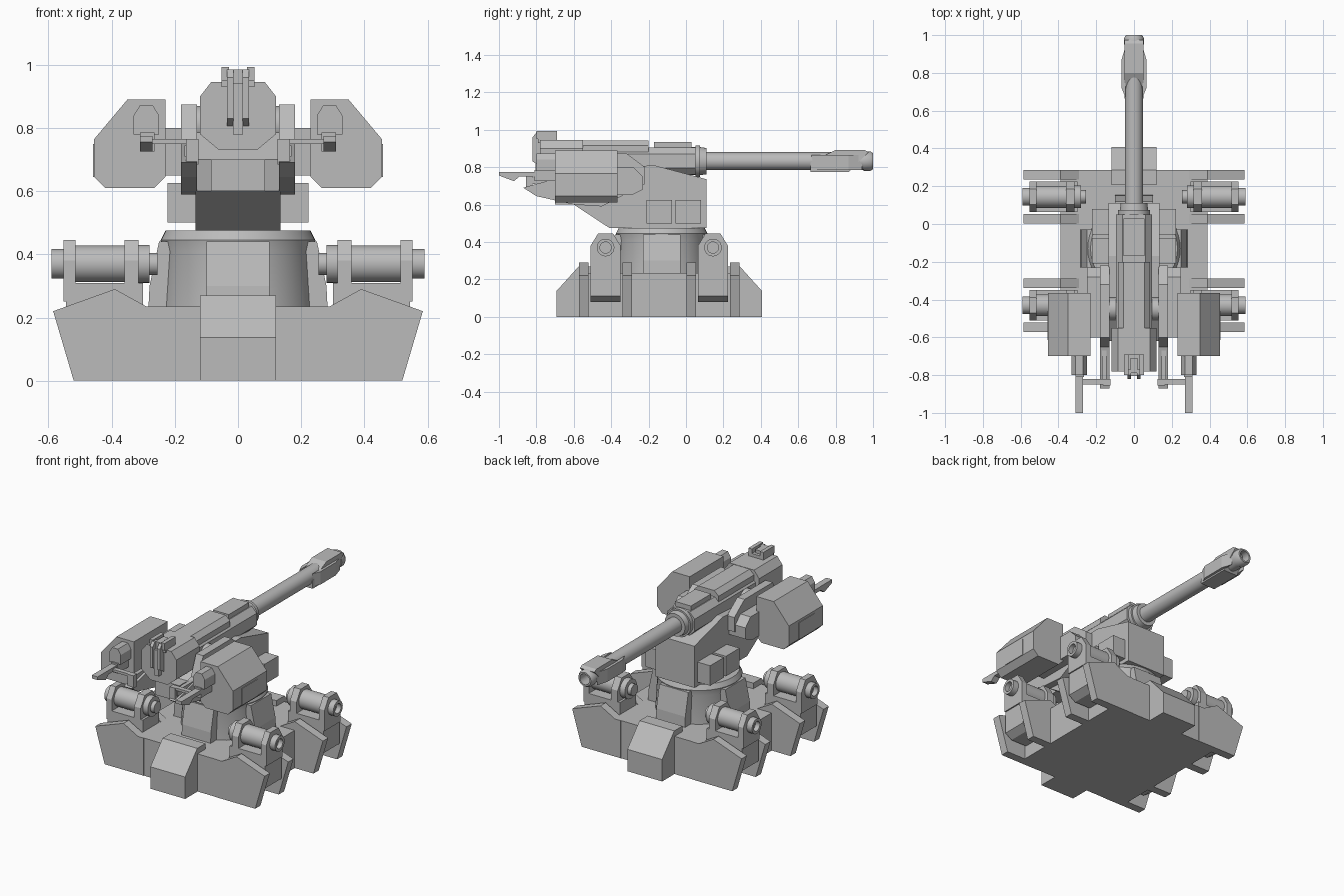
import bpy, bmesh, math
from mathutils import Vector

cube = bpy.data.objects.get("Cube")
if cube:
    bpy.data.objects.remove(cube)

grey = bpy.data.materials.new("plain_grey")
grey.use_nodes = True
colour = (0.5, 0.5, 0.5, 1)
grey.diffuse_color = colour
grey.node_tree.nodes["Principled BSDF"].inputs["Base Color"].default_value = colour

BASE_Y = -0.143    # centre of the base
TURRET_Y = -0.13   # turning axis of the turret
GUN_Z = 0.832      # axis of the main barrel


def finish(name, bm, origin, mirror, smooth=False):
    """Turn a bmesh into an object, with optional x / xy mirroring about its origin."""
    bmesh.ops.recalc_face_normals(bm, faces=bm.faces)
    mesh = bpy.data.meshes.new(name)
    bm.to_mesh(mesh)
    bm.free()
    mesh.materials.append(grey)
    ob = bpy.data.objects.new(name, mesh)
    ob.location = origin
    bpy.context.collection.objects.link(ob)
    if mirror:
        mod = ob.modifiers.new("mirror", "MIRROR")
        mod.use_axis = ("x" in mirror, "y" in mirror, False)
        mod.use_mirror_merge = False
    if smooth:
        bpy.ops.object.select_all(action="DESELECT")
        bpy.context.view_layer.objects.active = ob
        ob.select_set(True)
        bpy.ops.object.shade_smooth_by_angle(angle=math.radians(35))
    return ob


def place(axis, t, u, v):
    """x: (u, v) = (y, z); y: (x, z); z: (x, y)."""
    return {"x": (t, u, v), "y": (u, t, v), "z": (u, v, t)}[axis]


def prism(name, axis, a, b, pts, mirror="", origin=(0, 0, 0)):
    bm = bmesh.new()
    rings = [[bm.verts.new(place(axis, t, u, v)) for u, v in pts] for t in (a, b)]
    for ring in rings:
        bm.faces.new(ring)
    n = len(pts)
    for i in range(n):
        j = (i + 1) % n
        bm.faces.new((rings[0][i], rings[0][j], rings[1][j], rings[1][i]))
    return finish(name, bm, origin, mirror)


def box(name, x, y, z, mirror="", origin=(0, 0, 0)):
    pts = [(x[0], y[0]), (x[1], y[0]), (x[1], y[1]), (x[0], y[1])]
    return prism(name, "z", z[0], z[1], pts, mirror, origin)


def lathe(name, axis, centre, profile, mirror="", origin=(0, 0, 0), sides=32):
    """Turn a (position, radius) profile around an axis through centre."""
    bm = bmesh.new()
    rings = []
    for t, r in profile:
        ring = []
        for i in range(sides):
            a = 2 * math.pi * i / sides
            ring.append(bm.verts.new(place(axis, t, centre[0] + r * math.cos(a),
                                           centre[1] + r * math.sin(a))))
        rings.append(ring)
    for p, q in zip(rings, rings[1:]):
        for i in range(sides):
            j = (i + 1) % sides
            bm.faces.new((p[i], p[j], q[j], q[i]))
    bm.faces.new(rings[0])
    bm.faces.new(rings[-1])
    return finish(name, bm, origin, mirror, True)


def chamfered(u0, u1, v0, v1, c):
    return [(u0 + c, v0), (u1 - c, v0), (u1, v0 + c), (u1, v1 - c),
            (u1 - c, v1), (u0 + c, v1), (u0, v1 - c), (u0, v0 + c)]


# Base: body, fins and the sloped blocks at both ends
base = (0, BASE_Y, 0)
box("base_body", (-0.39, 0.39), (-0.428, 0.428), (0, 0.235), origin=base)
fin = [(0.25, 0), (0.52, 0), (0.585, 0.22), (0.39, 0.29), (0.29, 0.235), (0.25, 0.235)]
prism("outer_fin", "y", 0.378, 0.43, fin, "xy", base)
prism("inner_fin", "y", 0.145, 0.197, fin, "xy", base)
prism("end_block", "x", -0.12, 0.12,
      [(0.35, 0), (0.55, 0), (0.55, 0.137), (0.43, 0.27), (0.35, 0.27)], "y", base)

# Leg joints: yoke, two cheeks, drum and end caps
LEG = 0.287
prism("joint_yoke", "y", LEG - 0.08, LEG + 0.08,
      [(0.3, 0.08), (0.5, 0.08), (0.545, 0.11), (0.545, 0.31), (0.3, 0.31)], "xy", base)
for label, x0, x1 in (("inner", 0.315, 0.36), ("outer", 0.515, 0.553)):
    prism(label + "_cheek", "x", x0, x1,
          [(LEG - 0.08, 0.25), (LEG + 0.08, 0.25), (LEG + 0.08, 0.38), (LEG + 0.04, 0.445),
           (LEG - 0.04, 0.445), (LEG - 0.08, 0.38)], "xy", base)
lathe("joint_drum", "x", (LEG, 0.37),
      [(0.255, 0.035), (0.28, 0.035), (0.28, 0.06), (0.34, 0.06), (0.34, 0.058), (0.53, 0.058),
       (0.53, 0.047), (0.59, 0.047), (0.59, 0.03), (0.56, 0.03)], "xy", base)

# Pedestal with four buttresses
lathe("pedestal", "z", (0, TURRET_Y),
      [(0.2, 0.25), (0.41, 0.238), (0.445, 0.245), (0.475, 0.23)], sides=48)
for i in range(4):
    ob = prism("pedestal_buttress", "x", -0.1, 0.1,
               [(0.15, 0.2), (0.285, 0.2), (0.28, 0.3), (0.25, 0.44), (0.15, 0.44)],
               origin=(0, TURRET_Y, 0))
    ob.rotation_euler.z = i * math.pi / 2

# Turret body, side boxes and side arms
prism("turret_body", "x", -0.135, 0.135,
      [(0.11, 0.475), (0.11, 0.735), (-0.17, 0.81), (-0.5, 0.79), (-0.62, 0.7),
       (-0.6, 0.6), (-0.41, 0.475)])
box("body_nose", (-0.085, 0.085), (-0.7, -0.5), (0.6, 0.7))
for y0 in (-0.21, -0.055):
    box("side_box", (0.12, 0.223), (y0, y0 + 0.135), (0.5, 0.625), "x")
prism("side_arm", "x", 0.13, 0.18,
      [(-0.22, 0.8), (-0.22, 0.71), (-0.45, 0.59), (-0.6, 0.6), (-0.8, 0.645), (-0.87, 0.69),
       (-0.8, 0.71), (-0.65, 0.75), (-0.6, 0.875), (-0.32, 0.875)], "x")

# Armour pods: connector, shell and inset panel
prism("pod_connector", "x", 0.13, 0.25,
      [(-0.6, 0.65), (-0.29, 0.65), (-0.23, 0.68), (-0.23, 0.75), (-0.28, 0.80), (-0.6, 0.80)], "x")
prism("pod_shell", "y", -0.7, -0.365,
      [(0.23, 0.89), (0.35, 0.89), (0.455, 0.765), (0.455, 0.645), (0.42, 0.61),
       (0.265, 0.61), (0.23, 0.645)], "x")
box("pod_panel", (0.45, 0.459), (-0.615, -0.46), (0.645, 0.75), "x")

# Control grips in front of the pods
prism("grip_mount", "y", -0.8, -0.65,
      [(0.25, 0.78), (0.33, 0.78), (0.33, 0.84), (0.31, 0.872), (0.27, 0.872), (0.25, 0.84)], "x")
box("grip_stem", (0.265, 0.31), (-0.81, -0.68), (0.725, 0.785), "x")
prism("grip_lever", "x", 0.27, 0.31,
      [(-0.76, 0.775), (-1, 0.775), (-1, 0.755), (-0.92, 0.725), (-0.89, 0.75), (-0.76, 0.75)], "x")
box("grip_crossbar", (0.13, 0.3), (-0.85, -0.82), (0.75, 0.765), "x")
box("grip_post", (0.125, 0.165), (-0.855, -0.82), (0.685, 0.765), "x")
box("side_rod", (0.145, 0.17), (-0.84, -0.5), (0.71, 0.745), "x")

# Breech and receiver
prism("breech", "y", -0.78, -0.55,
      [(-0.06, 0.73), (0.06, 0.73), (0.12, 0.78), (0.12, 0.9), (0.085, 0.945),
       (-0.085, 0.945), (-0.12, 0.9), (-0.12, 0.78)])
prism("receiver", "y", -0.56, 0.05, chamfered(-0.095, 0.095, 0.76, 0.905, 0.035))
prism("receiver_cover", "y", -0.56, -0.2,
      [(-0.085, 0.87), (0.085, 0.87), (0.085, 0.915), (0.055, 0.943), (-0.055, 0.943),
       (-0.085, 0.915)])
box("top_plate", (-0.055, 0.055), (-0.17, 0.03), (0.88, 0.934))
lathe("trunnion", "x", (-0.45, 0.81), [(-0.16, 0.06), (0.16, 0.06)])

# Sight and trigger assembly
box("sight_rail", (-0.052, 0.052), (-0.79, -0.69), (0.93, 0.965))
box("sight_ear", (0.028, 0.052), (-0.8, -0.69), (0.95, 0.993), "x")
box("sight_centre", (-0.018, 0.018), (-0.79, -0.71), (0.95, 0.985))
prism("trigger_strap", "x", 0.015, 0.035,
      [(-0.77, 0.985), (-0.8, 0.985), (-0.82, 0.96), (-0.82, 0.83), (-0.77, 0.8)], "x")
box("trigger_plate", (-0.016, 0.016), (-0.805, -0.77), (0.78, 0.94))

# Main barrel with collar, muzzle sleeve and open bore
lathe("barrel", "y", (0, GUN_Z),
      [(0, 0.075), (0.05, 0.075), (0.05, 0.085), (0.075, 0.085), (0.075, 0.075), (0.11, 0.07),
       (0.11, 0.048), (0.95, 0.048), (0.95, 0.052), (0.985, 0.052), (1, 0.043), (1, 0.033),
       (0.9, 0.033)])
prism("muzzle_sleeve", "x", -0.05, 0.05,
      [(0.665, 0.775), (0.665, 0.825), (0.8, 0.892), (0.955, 0.892), (0.975, 0.88), (0.87, 0.775)])
prism("muzzle_side", "z", 0.785, 0.865,
      [(0.045, 0.67), (0.066, 0.72), (0.066, 0.87), (0.045, 0.94)], "x")
